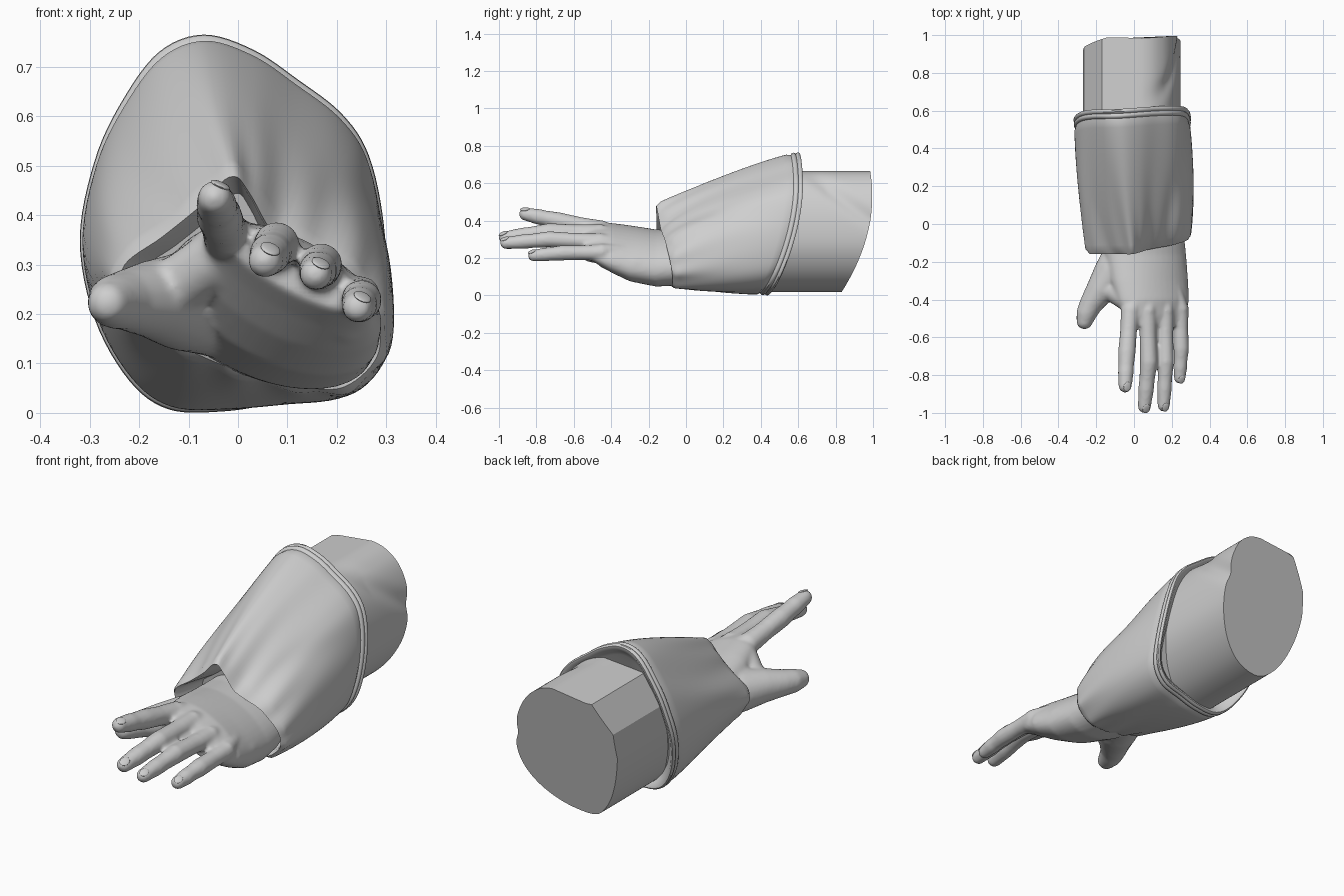
import bpy, bmesh, math
from mathutils import Vector, Matrix

cube = bpy.data.objects.get("Cube")
if cube:
    bpy.data.objects.remove(cube, do_unlink=True)

grey = bpy.data.materials.new("plain grey")
grey.use_nodes = True
colour = (0.62, 0.62, 0.62, 1)
grey.diffuse_color = colour
grey.node_tree.nodes["Principled BSDF"].inputs["Base Color"].default_value = colour


def make_object(name, bm, angle=40):
    bmesh.ops.recalc_face_normals(bm, faces=bm.faces)
    mesh = bpy.data.meshes.new(name)
    bm.to_mesh(mesh)
    bm.free()
    obj = bpy.data.objects.new(name, mesh)
    bpy.context.collection.objects.link(obj)
    mesh.materials.append(grey)
    bpy.ops.object.select_all(action='DESELECT')
    obj.select_set(True)
    bpy.context.view_layer.objects.active = obj
    bpy.ops.object.shade_smooth_by_angle(angle=math.radians(angle))
    return obj


def loft(bm, rings):
    """Skin a list of closed rings and cap both ends."""
    loops = [[bm.verts.new(p) for p in ring] for ring in rings]
    for a, b in zip(loops, loops[1:]):
        for i in range(len(a)):
            j = (i + 1) % len(a)
            bm.faces.new((a[i], a[j], b[j], b[i]))
    bm.faces.new(loops[0])
    bm.faces.new(loops[-1][::-1])


def outline(points, steps, straight=()):
    """Closed smooth outline; the listed segments stay straight."""
    pts = [Vector(p) for p in points]
    count = len(pts)
    result = []
    for i in range(count):
        a, b, c, d = (pts[(i + k) % count] for k in (-1, 0, 1, 2))
        for s in range(steps):
            t = s / steps
            if i in straight:
                result.append(b.lerp(c, t))
            else:
                result.append(b + t * (c - a) / 2
                              + t * t * (2 * a - 5 * b + 4 * c - d) / 2
                              + t ** 3 * (3 * b - a - 3 * c + d) / 2)
    return result


def scaled(points, factor):
    middle = sum(points, Vector((0, 0))) / len(points)
    return [middle + (p - middle) * factor for p in points]


# Sleeve: lofted from the wrist opening to the wide tilted rim
rim = outline([(-.07, .765), (.03, .735), (.12, .675), (.21, .605), (.265, .52), (.295, .38),
               (.3, .22), (.275, .11), (.2, .045), (.08, .02), (-.03, .003), (-.14, .007),
               (-.22, .065), (-.29, .19), (-.32, .35), (-.29, .51), (-.235, .63), (-.16, .73)], 6)
cuff = outline([(-.02, .485), (.03, .465), (.08, .42), (.15, .38), (.23, .34), (.285, .27),
                (.305, .18), (.285, .1), (.22, .045), (.14, .045), (.05, .065), (-.03, .09),
                (-.11, .125), (-.19, .17), (-.24, .23), (-.24, .3), (-.16, .36), (-.08, .425)], 6)


def cuff_y(p):
    return -.09 - .14 * p.y + .11 * p.x


def rim_y(p):
    return .43 + .5 * p.y - .375 * p.y ** 2 + .05 * p.x


def gathered(p, amount):
    """Pull the outer edge of the opening closer to the wrist."""
    tuck = .045 * amount * min(1, max(0, p.x / .1)) * min(1, max(0, (p.y - .1) / .2))
    return Vector((tuck * .5, tuck))


def cuff_ring(factor, shift):
    pairs = [(p, q - gathered(p, 1)) for p, q in zip(cuff, scaled(cuff, factor))]
    return [(q.x, cuff_y(p) + shift, q.y) for p, q in pairs]


def rim_ring(factor, shift):
    return [(q.x, rim_y(p) + shift, q.y) for p, q in zip(rim, scaled(rim, factor))]


rings = [cuff_ring(.82, .16), cuff_ring(.93, .02), cuff_ring(.965, 0)]
steps = 30
for k in range(1, steps):
    t = k / steps
    bulge = 1 + .055 * math.sin(math.pi * t) ** .7 - .02 * t
    mixed = scaled([a.lerp(b, t) for a, b in zip(cuff, rim)], bulge)
    ring = []
    middle = sum(mixed, Vector((0, 0))) / len(mixed)
    for i, p in enumerate(mixed):
        turn = 2 * math.pi * i / len(mixed)
        # gathers close to the wrist and one long slack fold
        fold = .005 * math.sin(14 * turn + 5 * t) * (1 - t) ** 3
        fold -= .012 * math.exp(-((turn - 1.1 - .5 * t) / .25) ** 2) * math.sin(math.pi * t)
        p = p + (p - middle).normalized() * fold - gathered(cuff[i], (1 - t) ** 8)
        y = cuff_y(cuff[i]) * (1 - t) + (rim_y(rim[i]) - .03) * t
        ring.append((p.x, y, p.y))
    rings.append(ring)
# two rolled seams, then the inner lip
for factor, shift in ((.965, -.03), (.99, -.024), (.997, -.016), (.99, -.008), (.978, -.004),
                      (.99, 0), (1, .006), (.997, .014), (.98, .02), (.95, .018), (.91, .005), (.84, -.015)):
    rings.append(rim_ring(factor, shift))
bm = bmesh.new()
loft(bm, rings)
make_object("sleeve", bm)

# Upper arm: flat-sided on top and right, cut off by a slanted end
section = outline([(-.17, .64), (.04, .665), (.15, .62), (.215, .52), (.245, .38), (.235, .24),
                   (.17, .12), (.06, .04), (-.08, .02), (-.17, .09), (-.235, .22),
                   (-.27, .38), (-.26, .5)], 8, (0, 11, 12))


def arm_end(p):
    return .82 + .66 * p.y - .62 * p.y ** 2 - .5 * max(0, -p.x - .15)


centre = Vector((-.02, .34))
rings = []
for k in range(41):
    t = k / 40
    ring = []
    for p in section:
        start = rim_y(p) - .06
        y = start + (arm_end(p) - start) * t
        # shallow diagonal crease over the upper outer side
        away = (p.y - .62) + .75 * (y - .7)
        weight = min(1, max(0, (p.x - .03) / .14)) * min(1, max(0, (y - .6) / .15))
        dent = .016 * math.exp(-(away / .05) ** 2)
        q = p - (p - centre).normalized() * dent * weight
        ring.append((q.x, y, q.y))
    rings.append(ring)
bm = bmesh.new()
loft(bm, rings)
make_object("upper_arm", bm, 20)


# Hand: palm and digits fused into one skin
def ball(bm, centre, radius):
    bmesh.ops.create_icosphere(bm, subdivisions=3, radius=radius, matrix=Matrix.Translation(centre))


def limb(bm, path):
    """Chain of balls between (position, radius) stations."""
    for (a, ra), (b, rb) in zip(path, path[1:]):
        a, b = Vector(a), Vector(b)
        count = max(2, int((b - a).length / .012))
        for k in range(count + 1):
            ball(bm, a.lerp(b, k / count), ra + (rb - ra) * k / count)


bm = bmesh.new()
rings = []
for x, y, z, wide, thick, tilt in ((.04, .08, .22, .2, .12, 22), (.05, -.05, .2, .225, .13, 22),
                                   (.06, -.16, .2, .23, .13, 25), (.08, -.3, .225, .225, .12, 28),
                                   (.1, -.4, .255, .21, .1, 28), (.11, -.48, .278, .185, .07, 28),
                                   (.115, -.54, .29, .165, .045, 28)):
    turn = math.radians(-tilt)
    ring = []
    for i in range(40):
        u = 2 * math.pi * i / 40
        a, b = wide * math.cos(u), thick * math.sin(u)
        ring.append((x + a * math.cos(turn) - b * math.sin(turn), y,
                     z + a * math.sin(turn) + b * math.cos(turn)))
    rings.append(ring)
loft(bm, rings)

# name: knuckle, middle joint, tip, thickness
fingers = {"index": ((-.02, -.46, .352), (-.038, -.68, .398), (-.047, -.858, .435), .045),
           "middle": ((.07, -.46, .33), (.078, -.73, .34), (.055, -.966, .308), .045),
           "ring": ((.165, -.46, .285), (.168, -.73, .3), (.157, -.961, .28), .042),
           "little": ((.245, -.45, .23), (.25, -.66, .228), (.242, -.815, .213), .04)}
back_of_hand = Vector((.42, 0, .9))
nails = bmesh.new()
for knuckle, joint, tip, r in fingers.values():
    knuckle, joint, tip = Vector(knuckle), Vector(joint), Vector(tip)
    limb(bm, [(knuckle, r * 1.12), (knuckle.lerp(joint, .5), r), (joint, r * 1.04),
              (joint.lerp(tip, .4), r * .92), (joint.lerp(tip, .6), r * .94), (tip, r * .78)])
    # soft tendon ridge running back towards the wrist
    wrist = Vector((.08 + knuckle.x * .45, -.25, .29 - knuckle.x * .2))
    limb(bm, [(knuckle + back_of_hand * .008, r), (wrist, r * .7)])
    # nail sloping down towards the fingertip
    aim = ((tip - joint).normalized() - back_of_hand * .3).normalized()
    side = aim.cross(back_of_hand).normalized()
    up = side.cross(aim)
    frame = Matrix((side, aim, up)).transposed().to_4x4()
    place = Matrix.Translation(tip + up * r * .64) @ frame
    bmesh.ops.create_icosphere(nails, subdivisions=3, radius=r * .52,
                               matrix=place @ Matrix.Diagonal((.9, 1.1, .25, 1)))

# thumb with its fleshy base, and the web to the index finger
limb(bm, [((-.03, -.1, .21), .1), ((-.11, -.25, .225), .1), ((-.17, -.34, .23), .08),
          ((-.225, -.42, .228), .062), ((-.25, -.47, .225), .055), ((-.262, -.515, .222), .043)])
limb(bm, [((-.17, -.35, .235), .06), ((-.11, -.355, .265), .06), ((-.04, -.4, .315), .06)])
# heel of the palm on the little-finger side
limb(bm, [((.18, -.12, .14), .085), ((.21, -.28, .16), .075), ((.22, -.42, .2), .06)])

hand = make_object("hand", bm)
remesh = hand.modifiers.new("fuse", 'REMESH')
remesh.mode = 'VOXEL'
remesh.voxel_size = .009
remesh.use_smooth_shade = True
smooth = hand.modifiers.new("soften", 'SMOOTH')
smooth.factor = .5
smooth.iterations = 6
make_object("fingernails", nails)
